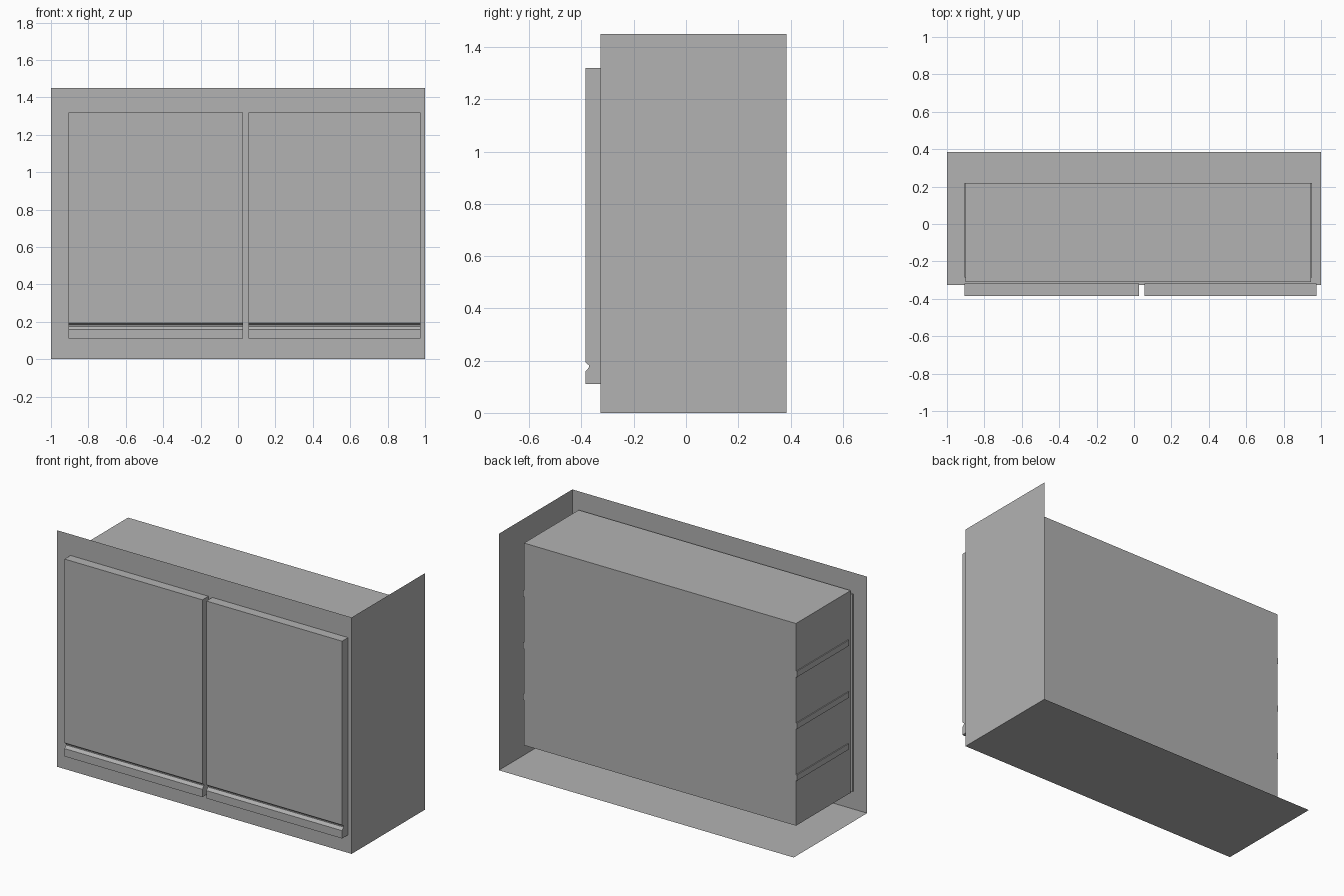
import bpy
import bmesh

default = bpy.data.objects.get("Cube")
if default:
    bpy.data.objects.remove(default, do_unlink=True)

# Single grey finish
grey = bpy.data.materials.new("plain_grey")
grey.use_nodes = True
grey.diffuse_color = (0.448, 0.448, 0.448, 1)
grey.node_tree.nodes["Principled BSDF"].inputs["Base Color"].default_value = grey.diffuse_color

LEFT, RIGHT, BACK, FRONT, TOP = -1.0, 1.0, 0.385, -0.327, 1.45


def finish(name, bm):
    mesh = bpy.data.meshes.new(name)
    bm.to_mesh(mesh)
    bm.free()
    mesh.materials.append(grey)
    obj = bpy.data.objects.new(name, mesh)
    bpy.context.collection.objects.link(obj)
    return obj


def sheet(name, corners):
    bm = bmesh.new()
    bm.faces.new([bm.verts.new(c) for c in corners])
    return finish(name, bm)


def box(name, low, high):
    bm = bmesh.new()
    bmesh.ops.create_cube(bm, size=1)
    for v in bm.verts:
        v.co = [(a + b) / 2 + c * (b - a) for a, b, c in zip(low, high, v.co)]
    return finish(name, bm)


def extrude_along_x(name, profile, x0, x1):
    bm = bmesh.new()
    face = bm.faces.new([bm.verts.new((x0, y, z)) for y, z in profile])
    grown = bmesh.ops.extrude_face_region(bm, geom=[face])["geom"]
    bmesh.ops.translate(bm, vec=(x1 - x0, 0, 0),
                        verts=[g for g in grown if isinstance(g, bmesh.types.BMVert)])
    bmesh.ops.recalc_face_normals(bm, faces=bm.faces)
    return finish(name, bm)


# Outer casing: thin front, one end and the base
sheet("front_panel", [(LEFT, FRONT, 0), (RIGHT, FRONT, 0), (RIGHT, FRONT, TOP), (LEFT, FRONT, TOP)])
sheet("end_panel", [(RIGHT, FRONT, 0), (RIGHT, BACK, 0), (RIGHT, BACK, TOP), (RIGHT, FRONT, TOP)])
sheet("base_panel", [(LEFT, FRONT, 0), (LEFT, BACK, 0), (RIGHT, BACK, 0), (RIGHT, FRONT, 0)])

# Inner cabinet body
BODY_L, BODY_R, BODY_BACK = -0.9, 0.945, 0.22
box("cabinet_body", (BODY_L, -0.31, 0.105), (BODY_R, BODY_BACK, 1.345))

# Shelf rails on both ends of the body
for i, z in enumerate((0.4, 0.717, 1.035)):
    for side, x in (("right", BODY_L), ("left", BODY_R)):
        box(f"shelf_rail_{side}_{i + 1}", (x - 0.006, -0.285, z - 0.018),
            (x + 0.006, BODY_BACK, z + 0.018))

# Doors with a finger groove near the lower edge
DOOR_FRONT, DOOR_BACK, GROOVE = -0.385, -0.317, -0.371
door_profile = [
    (DOOR_BACK, 0.11), (DOOR_FRONT, 0.11), (DOOR_FRONT, 0.158),
    (GROOVE, 0.175), (GROOVE, 0.182), (DOOR_FRONT, 0.193),
    (DOOR_FRONT, 1.32), (DOOR_BACK, 1.32),
]
extrude_along_x("right_door", door_profile, -0.907, 0.028)
extrude_along_x("left_door", door_profile, 0.055, 0.976)
